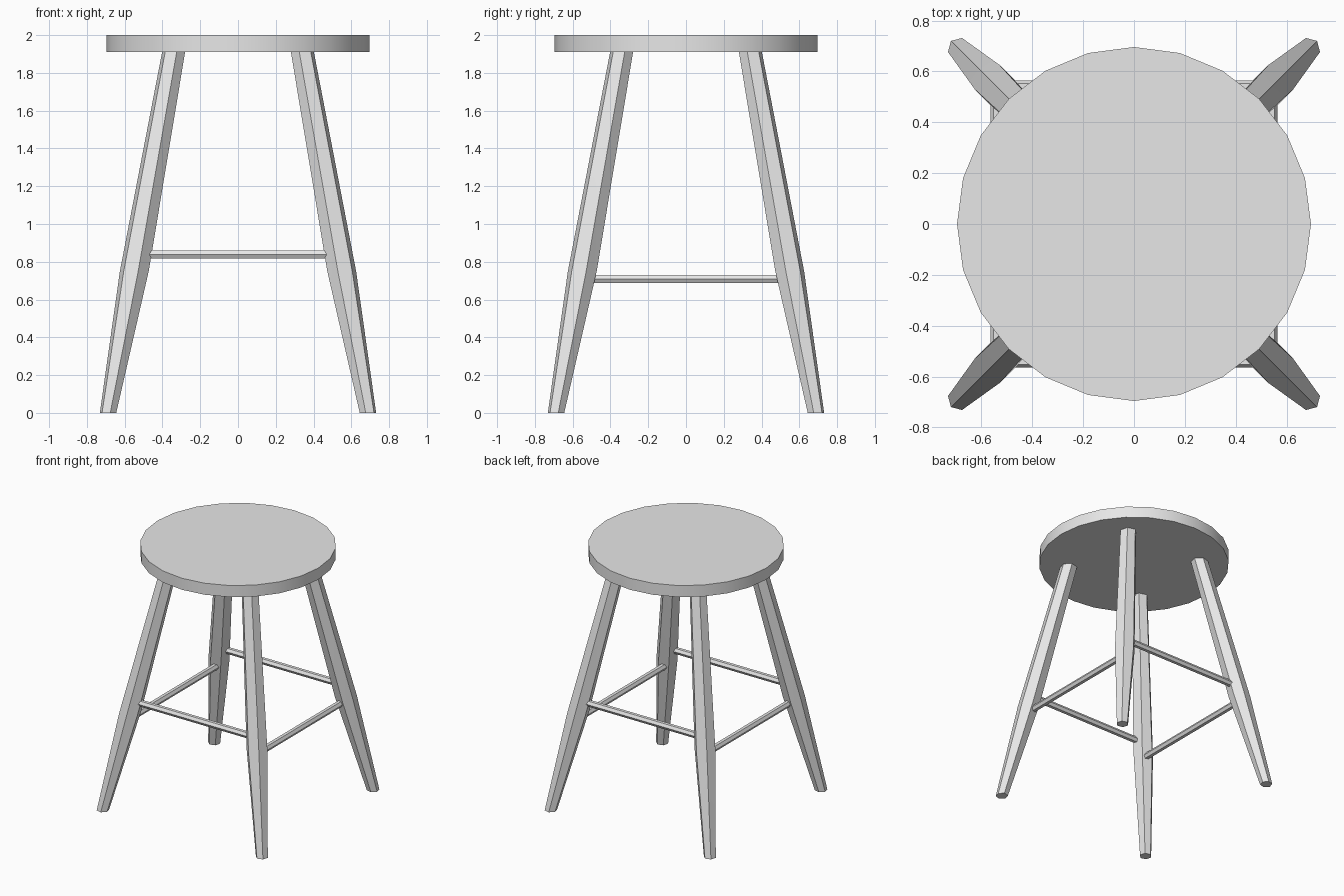
import bpy, bmesh, math
from math import radians
from mathutils import Vector

cube = bpy.data.objects.get("Cube")
if cube:
    bpy.data.objects.remove(cube, do_unlink=True)

# One plain grey for the whole stool
GREY = (0.8, 0.8, 0.8, 1.0)
grey = bpy.data.materials.new("plain grey")
grey.use_nodes = True
grey.diffuse_color = GREY
grey.node_tree.nodes["Principled BSDF"].inputs["Base Color"].default_value = GREY


def loft(name, stations, sides, u, v, turn=0.0):
    """Skin rings of (centre, radius) lying in the u-v plane and cap both ends."""
    u, v = Vector(u), Vector(v)
    bm = bmesh.new()
    rings = []
    for centre, radius in stations:
        ring = []
        for i in range(sides):
            a = turn + math.tau * i / sides
            offset = u * math.cos(a) + v * math.sin(a)
            ring.append(bm.verts.new(Vector(centre) + radius * offset))
        rings.append(ring)
    for low, high in zip(rings, rings[1:]):
        for i in range(sides):
            j = (i + 1) % sides
            bm.faces.new((low[i], low[j], high[j], high[i]))
    bm.faces.new(rings[0][::-1])
    bm.faces.new(rings[-1])
    bmesh.ops.recalc_face_normals(bm, faces=bm.faces)
    mesh = bpy.data.meshes.new(name)
    bm.to_mesh(mesh)
    bm.free()
    mesh.materials.append(grey)
    obj = bpy.data.objects.new(name, mesh)
    bpy.context.collection.objects.link(obj)
    bpy.ops.object.select_all(action="DESELECT")
    obj.select_set(True)
    bpy.context.view_layer.objects.active = obj
    bpy.ops.object.shade_smooth_by_angle(angle=radians(30))
    return obj


X, Y, Z = (1, 0, 0), (0, 1, 0), (0, 0, 1)

# Round seat
loft("seat", [((0, 0, 1.91), 0.696), ((0, 0, 2.0), 0.696)], 24, X, Y)

# Splayed six-sided legs, thickest at the knee: (height, offset, radius)
LEG = [(0, 0.688, 0.045), (0.75, 0.549, 0.079), (1.91, 0.341, 0.063)]
for sy, depth in ((-1, "front"), (1, "back")):
    for sx, side in ((-1, "right"), (1, "left")):
        stations = [((sx * c, sy * c, z), r) for z, c, r in LEG]
        loft(f"{depth}_{side}_leg", stations, 6, X, Y, math.atan2(sy, sx))

# Thin stretchers: the front and back pair sits above the side pair
REACH, ROD = 0.54, 0.025
for s, depth, side in ((-1, "front", "right"), (1, "back", "left")):
    loft(f"{depth}_stretcher",
         [((e * REACH, s * REACH, 0.838), ROD) for e in (-1, 1)], 6, Y, Z)
    loft(f"{side}_stretcher",
         [((s * REACH, e * REACH, 0.709), ROD) for e in (-1, 1)], 6, X, Z)
